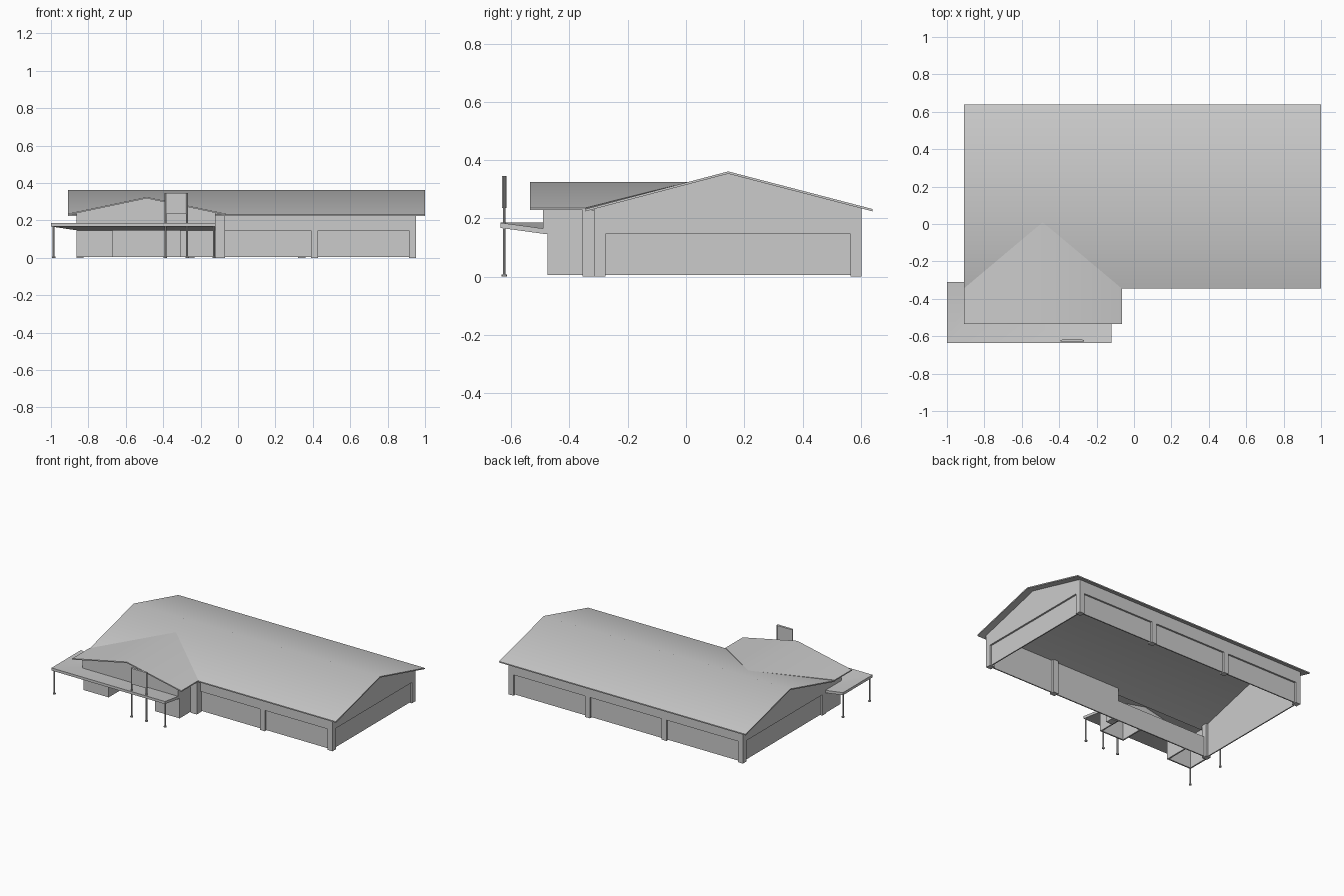
import bpy, bmesh, math
from mathutils import Vector

cube = bpy.data.objects.get("Cube")
if cube:
    bpy.data.objects.remove(cube, do_unlink=True)

grey = bpy.data.materials.new("light_grey")
grey.use_nodes = True
COLOUR = (0.6, 0.6, 0.6, 1)
grey.diffuse_color = COLOUR
grey.node_tree.nodes["Principled BSDF"].inputs["Base Color"].default_value = COLOUR

# Key dimensions
L, R, F, B = -0.863, 0.952, -0.315, 0.603      # main walls
EL, ER, EF = L, -0.12, -0.49                   # front wing
RIDGE_Y, RIDGE_Z, EAVE_Z = 0.145, 0.361, 0.232
WING_X, WING_Z, WING_EAVE = -0.488, 0.325, 0.236
HEAD, FOOT = 0.146, 0.005                      # band underside, wall foot
THIN = 0.008


def finish(name, bm):
    bmesh.ops.recalc_face_normals(bm, faces=bm.faces)
    mesh = bpy.data.meshes.new(name)
    bm.to_mesh(mesh)
    bm.free()
    ob = bpy.data.objects.new(name, mesh)
    bpy.context.collection.objects.link(ob)
    mesh.materials.append(grey)
    return ob


def box(name, x0, x1, y0, y1, z0, z1):
    bm = bmesh.new()
    bmesh.ops.create_cube(bm, size=1)
    for v in bm.verts:
        v.co = Vector((x1 if v.co.x > 0 else x0,
                       y1 if v.co.y > 0 else y0,
                       z1 if v.co.z > 0 else z0))
    return finish(name, bm)


def sheet(name, points, direction):
    """Extrude a flat outline along a direction."""
    bm = bmesh.new()
    face = bm.faces.new([bm.verts.new(p) for p in points])
    out = bmesh.ops.extrude_face_region(bm, geom=[face])["geom"]
    for v in out:
        if isinstance(v, bmesh.types.BMVert):
            v.co += Vector(direction)
    return finish(name, bm)


def slab(name, points, faces, thick):
    """Folded surface given a vertical thickness, smooth over shallow folds."""
    bm = bmesh.new()
    verts = [bm.verts.new(p) for p in points]
    for f in faces:
        bm.faces.new([verts[i] for i in f])
    out = bmesh.ops.extrude_face_region(bm, geom=bm.faces[:])["geom"]
    for v in out:
        if isinstance(v, bmesh.types.BMVert):
            v.co.z -= thick
    ob = finish(name, bm)
    bpy.ops.object.select_all(action='DESELECT')
    ob.select_set(True)
    bpy.context.view_layer.objects.active = ob
    bpy.ops.object.shade_smooth_by_angle(angle=math.radians(40))
    return ob


# Main gabled roof
RL, RR, RF, RB = -0.91, 1.0, -0.345, 0.64
slab("main_roof",
     [(x, y, z) for x in (RL, RR)
      for y, z in ((RF, EAVE_Z), (RIDGE_Y, RIDGE_Z), (RB, EAVE_Z))],
     [(0, 3, 4, 1), (1, 4, 5, 2)], THIN)

# Wing roof running back to the valleys
WR = -0.065
slab("wing_roof",
     [(RL, -0.535, WING_EAVE), (WING_X, -0.535, WING_Z), (WR, -0.535, WING_EAVE),
      (RL, RF, WING_EAVE), (WING_X, 0.01, WING_Z), (WR, RF, WING_EAVE)],
     [(0, 1, 4, 3), (1, 2, 5, 4)], THIN)


def main_z(y):
    return RIDGE_Z - 0.005 - (RIDGE_Z - EAVE_Z) * abs(y - RIDGE_Y) / (RB - RIDGE_Y)


def wing_z(x):
    return WING_Z - 0.005 - (WING_Z - WING_EAVE) * abs(x - WING_X) / (WR - WING_X)


# End walls: gable band above a recessed panel
STEP = 0.012
for side, x, s in (("left_end", R, -1), ("right_end", L, 1)):
    sheet(side + "_gable",
          [(x, F, HEAD), (x, B, HEAD), (x, B, main_z(B)),
           (x, RIDGE_Y, RIDGE_Z - 0.005), (x, F, main_z(F))], (s * 0.02, 0, 0))
    a, b = sorted((x + s * STEP, x + s * 0.02))
    box(side + "_panel", a, b, F + STEP, B - STEP, FOOT, HEAD)

# Back wall
box("back_band", L, R, B - 0.02, B, HEAD, main_z(B))
box("back_panel", L + STEP, R - STEP, B - 0.02, B - STEP, FOOT, HEAD)

# Front wall
box("front_band", ER, R, F, F + 0.02, HEAD, main_z(F))
box("front_panel", L + STEP, R - STEP, F + STEP, F + 0.02, FOOT, HEAD)

# Square pillars round the main walls
P = 0.038
for i in range(4):
    x = L + (R - L - P) * i / 3
    box("back_pillar", x, x + P, B - P, B, 0, main_z(B))
for x in (L, 0.39, R - P):
    box("front_pillar", x, x + P, F, F + P, 0, main_z(F))
box("wing_pillar", ER, -0.07, -0.356, F + 0.01, 0, 0.228)

# Front wing: gable, side bands, lower bays and entrance recess
sheet("wing_gable",
      [(EL, EF, HEAD), (ER, EF, HEAD), (ER, EF, wing_z(ER)),
       (WING_X, EF, WING_Z - 0.005), (EL, EF, wing_z(EL))], (0, 0.015, 0))
LOW = -0.475
BAYS = ((EL, -0.67), (-0.31, ER))
for x0, x1 in BAYS:
    box("wing_bay_front", x0, x1, LOW, LOW + 0.01, FOOT, HEAD)
    for x in (x0, x1 - 0.01):
        box("wing_bay_side", x, x + 0.01, LOW, F + STEP, FOOT, HEAD)
for x in (EL, ER - 0.01):
    box("wing_side_band", x, x + 0.01, EF, F, HEAD, 0.236)
box("entrance_soffit", EL, ER, EF, F, HEAD, HEAD + 0.006)

# Canopy: two arms falling towards the walls, mitred at the corner
CX, CY, HI, LO = -1.0, -0.637, 0.185, 0.165
slab("canopy",
     [(ER, CY, HI), (CX, CY, HI), (CX, -0.31, HI),
      (ER, EF, LO), (EL, EF, LO), (EL, -0.31, LO)],
     [(0, 3, 4, 1), (1, 4, 5, 2)], 0.018)


# Slender posts with small feet
def post(x, y, top):
    for part, r, z0, z1 in (("post", 0.005, 0, top), ("post_foot", 0.009, 0, 0.008)):
        bm = bmesh.new()
        bmesh.ops.create_cone(bm, cap_ends=True, segments=8, radius1=r, radius2=r,
                              depth=z1 - z0)
        bmesh.ops.translate(bm, verts=bm.verts, vec=(x, y, (z0 + z1) / 2))
        finish(part, bm)


PY = -0.624
for x, y, top in ((-0.986, PY, 0.17), (-0.986, -0.33, 0.17), (-0.128, PY, 0.17),
                  (-0.388, PY, 0.345), (-0.272, PY, 0.345)):
    post(x, y, top)

# Blank sign board with tapered ends between the tall posts
sheet("sign_board",
      [(-0.392, PY, 0.235), (-0.38, PY - 0.008, 0.235), (-0.28, PY - 0.008, 0.235),
       (-0.268, PY, 0.235), (-0.28, PY + 0.008, 0.235), (-0.38, PY + 0.008, 0.235)],
      (0, 0, 0.11))
